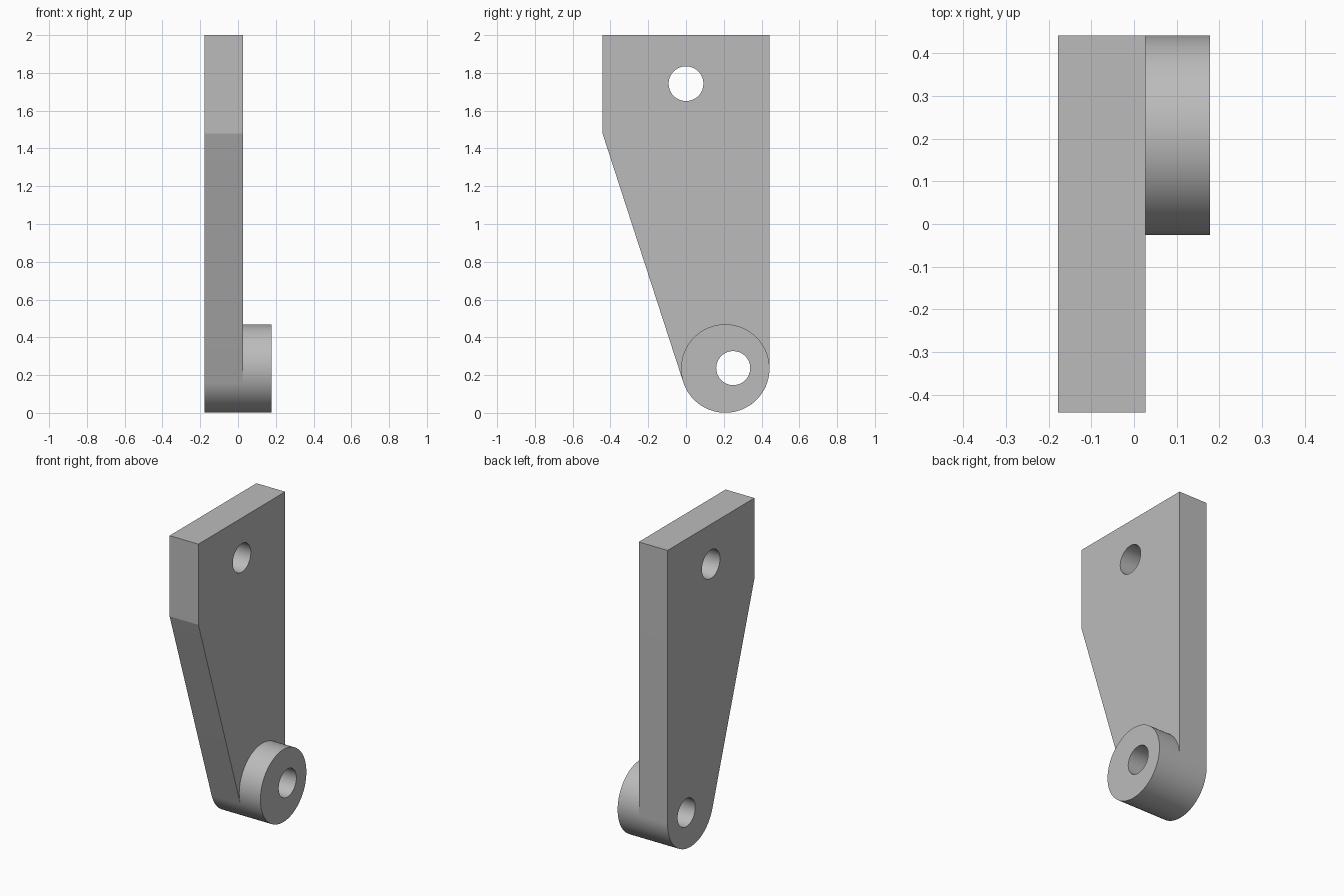
import bpy, bmesh, math
from mathutils import Vector

cube = bpy.data.objects.get("Cube")
if cube:
    bpy.data.objects.remove(cube, do_unlink=True)

grey = bpy.data.materials.new("plain_grey")
grey.use_nodes = True
colour = (0.5, 0.5, 0.5, 1)
grey.diffuse_color = colour
grey.node_tree.nodes["Principled BSDF"].inputs["Base Color"].default_value = colour

X_BACK, X_FACE, X_BOSS = -0.178, 0.027, 0.178
BACK, TOP = 0.442, 2.0
RADIUS = 0.234
CENTRE = Vector((BACK - RADIUS, RADIUS + 0.001))
SHOULDER = Vector((-0.442, 1.48))


def arc(centre, radius, start, end, steps):
    """Points (y, z) along an arc, both ends included."""
    return [centre + radius * Vector((math.cos(a), math.sin(a)))
            for a in (start + (end - start) * i / steps for i in range(steps + 1))]


def prism(name, outline, x0, x1):
    """Extrude a (y, z) outline along x."""
    bm = bmesh.new()
    face = bm.faces.new([bm.verts.new((x0, y, z)) for y, z in outline])
    new = bmesh.ops.extrude_face_region(bm, geom=[face])["geom"]
    bmesh.ops.translate(bm, vec=(x1 - x0, 0, 0),
                        verts=[v for v in new if isinstance(v, bmesh.types.BMVert)])
    bmesh.ops.recalc_face_normals(bm, faces=bm.faces)
    mesh = bpy.data.meshes.new(name)
    bm.to_mesh(mesh)
    bm.free()
    mesh.materials.append(grey)
    obj = bpy.data.objects.new(name, mesh)
    bpy.context.collection.objects.link(obj)
    return obj


def drill(obj, cutter):
    cutter.hide_render = True
    mod = obj.modifiers.new("hole", "BOOLEAN")
    mod.operation, mod.solver, mod.object = "DIFFERENCE", "EXACT", cutter
    bpy.context.view_layer.objects.active = obj
    bpy.ops.object.modifier_apply(modifier=mod.name)


# Tapered plate: the slanted edge runs tangent into the rounded foot
reach = SHOULDER - CENTRE
tangent = math.atan2(reach.y, reach.x) + math.acos(RADIUS / reach.length)
foot = arc(CENTRE, RADIUS, tangent - 2 * math.pi, 0, 48)
plate = prism("tapered_plate", [SHOULDER] + foot + [(BACK, TOP), (SHOULDER.x, TOP)],
              X_BACK, X_FACE)

# Round boss at the foot
boss = prism("round_boss", arc(CENTRE, RADIUS, 0, 2 * math.pi, 96)[:-1], X_FACE, X_BOSS)

# Mounting hole and off-centre pivot bore
mount = prism("mounting_hole_cutter",
              arc(Vector((0, 1.743)), 0.092, 0, 2 * math.pi, 64)[:-1], -0.5, 0.5)
bore = prism("pivot_bore_cutter",
             arc(Vector((0.25, 0.237)), 0.09, 0, 2 * math.pi, 64)[:-1], -0.5, 0.5)
for part, cutter in ((plate, mount), (plate, bore), (boss, bore)):
    drill(part, cutter)
for cutter in (mount, bore):
    bpy.data.objects.remove(cutter, do_unlink=True)

# Smooth round walls, crisp edges
for part in (plate, boss):
    bpy.ops.object.select_all(action="DESELECT")
    part.select_set(True)
    bpy.context.view_layer.objects.active = part
    bpy.ops.object.shade_smooth_by_angle(angle=math.radians(15))
